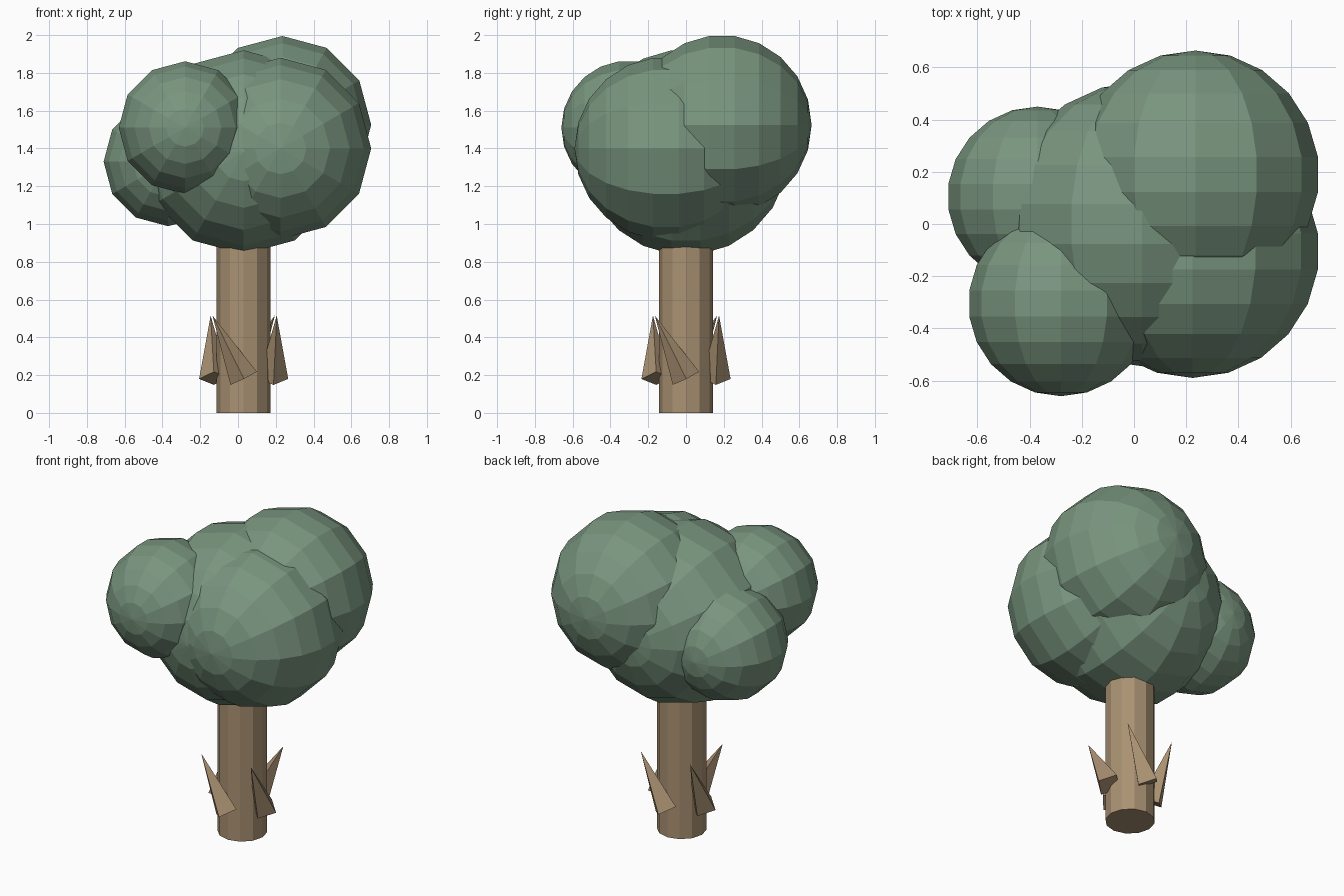
import bpy
import bmesh
from math import pi
from mathutils import Matrix, Vector

if "Cube" in bpy.data.objects:
    bpy.data.objects.remove(bpy.data.objects["Cube"], do_unlink=True)


def make_material(name, rgb):
    mat = bpy.data.materials.new(name)
    mat.use_nodes = True
    mat.diffuse_color = (*rgb, 1)
    bsdf = mat.node_tree.nodes["Principled BSDF"]
    bsdf.inputs["Base Color"].default_value = (*rgb, 1)
    bsdf.inputs["Roughness"].default_value = 0.9
    return mat


leaf_green = make_material("leaf green", (0.19, 0.30, 0.21))
bark_brown = make_material("bark brown", (0.40, 0.285, 0.17))


def add_object(name, bm, mat):
    bmesh.ops.recalc_face_normals(bm, faces=bm.faces)
    mesh = bpy.data.meshes.new(name)
    bm.to_mesh(mesh)
    bm.free()
    mesh.materials.append(mat)
    obj = bpy.data.objects.new(name, mesh)
    bpy.context.collection.objects.link(obj)
    return obj


# Foliage: faceted spheres with their poles facing front and back
foliage = {
    "foliage_core": ((0.03, 0, 1.38), 0.545),
    "foliage_front_left": ((0.225, -0.105, 1.4), 0.485),
    "foliage_back_left": ((0.235, 0.19, 1.525), 0.475),
    "foliage_front_right": ((-0.28, -0.305, 1.51), 0.355),
    "foliage_back_right": ((-0.37, 0.105, 1.33), 0.345),
}
for name, (centre, radius) in foliage.items():
    bm = bmesh.new()
    bmesh.ops.create_uvsphere(
        bm, u_segments=12, v_segments=11, radius=radius,
        matrix=Matrix.Translation(centre) @ Matrix.Rotation(pi / 2, 4, "X"))
    add_object(name, bm, leaf_green)

# Trunk
trunk_x, trunk_height = 0.03, 1.0
bm = bmesh.new()
bmesh.ops.create_cone(
    bm, cap_ends=True, segments=12, radius1=0.143, radius2=0.143,
    depth=trunk_height,
    matrix=Matrix.Translation((trunk_x, 0, trunk_height / 2)))
add_object("trunk", bm, bark_brown)

# Bark spikes: four leaning cones spaced evenly around the trunk
base = Vector((0, -0.158, 0.183))
tip = Vector((-0.165, -0.175, 0.515))
axis = (tip - base).normalized()
side = Vector((0, -1, 0)).cross(axis).normalized()
frame = Matrix((side, axis.cross(side), axis)).transposed().to_4x4()
length = (tip - base).length
for i, place in enumerate(("front", "left", "back", "right")):
    bm = bmesh.new()
    bmesh.ops.create_cone(
        bm, cap_ends=True, segments=4, radius1=0.078, radius2=0, depth=length,
        matrix=Matrix.Translation((base + tip) / 2) @ frame)
    bmesh.ops.remove_doubles(bm, verts=bm.verts, dist=0.0001)
    bm.transform(Matrix.Translation((trunk_x, 0, 0))
                 @ Matrix.Rotation(i * pi / 2, 4, "Z"))
    add_object(f"bark_spike_{place}", bm, bark_brown)
